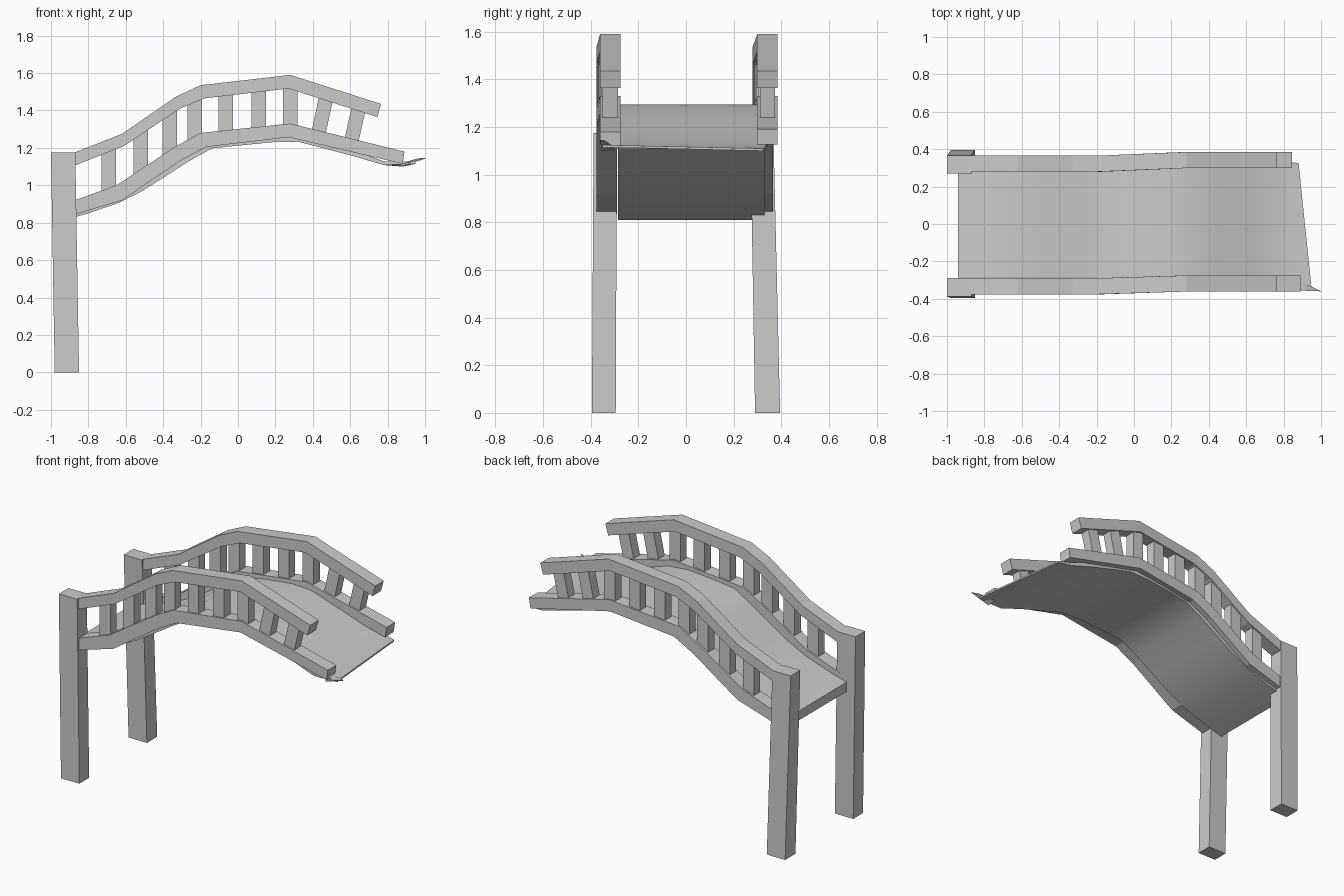
import bpy

if "Cube" in bpy.data.objects:
    bpy.data.objects.remove(bpy.data.objects["Cube"])


def loft(name, rings, smooth=False):
    """Closed solid through a list of four-point rings."""
    verts = [p for r in rings for p in r]
    n = len(rings)
    faces = [(3, 2, 1, 0), tuple(range(4 * n - 4, 4 * n))]
    for i in range(n - 1):
        for k in range(4):
            a, b = 4 * i + k, 4 * i + (k + 1) % 4
            faces.append((a, b, b + 4, a + 4))
    me = bpy.data.meshes.new(name)
    me.from_pydata(verts, [], faces)
    ob = bpy.data.objects.new(name, me)
    bpy.context.collection.objects.link(ob)
    bpy.context.view_layer.objects.active = ob
    ob.select_set(True)
    bpy.ops.object.mode_set(mode='EDIT')
    bpy.ops.mesh.select_all(action='SELECT')
    bpy.ops.mesh.normals_make_consistent(inside=False)
    bpy.ops.object.mode_set(mode='OBJECT')
    if smooth:
        bpy.ops.object.shade_smooth_by_angle(angle=0.6)
    ob.select_set(False)
    return ob


def xz_ring(y, w, top, bot):
    """Cross-section across y between a top and a bottom profile point."""
    (xt, zt), (xb, zb) = top, bot
    return [(xt, y - w, zt), (xt, y + w, zt), (xb, y + w, zb), (xb, y - w, zb)]


def flat_ring(x0, x1, y0, y1, z):
    return [(x0, y0, z), (x1, y0, z), (x1, y1, z), (x0, y1, z)]


def lerp_path(path, x):
    for (x0, v0), (x1, v1) in zip(path, path[1:]):
        if x <= x1:
            break
    return v0 + (v1 - v0) * (x - x0) / (x1 - x0)


# Railing profiles (top edge, bottom edge)
upper_top = [(-.90, 1.165), (-.62, 1.275), (-.33, 1.475), (-.20, 1.535), (.28, 1.59), (.765, 1.435)]
upper_bot = [(-.90, 1.095), (-.61, 1.21), (-.31, 1.41), (-.18, 1.465), (.27, 1.517), (.745, 1.365)]
lower_top = [(-.90, .91), (-.65, 1.0), (-.33, 1.21), (-.20, 1.28), (.28, 1.33), (.89, 1.18)]
lower_bot = [(-.90, .835), (-.62, .92), (-.31, 1.13), (-.17, 1.205), (.27, 1.257), (.88, 1.115)]
# Balusters: (bottom x, top x)
balusters = [(-.69, -.69), (-.52, -.52), (-.365, -.365), (-.232, -.232), (-.065, -.065),
             (.11, .11), (.28, .28), (.425, .475), (.60, .65)]

for side, ya, yb, cut in (("front", -.333, -.318, 0), ("back", .322, .342, .045)):
    plan = [(-1, ya), (-.2, ya), (.28, yb), (1, yb)]
    for part, top, bot in (("upper", upper_top, upper_bot), ("lower", lower_top, lower_bot)):
        rings = []
        for i, (t, b) in enumerate(zip(top, bot)):
            if part == "lower" and i == len(top) - 1:
                t, b = (t[0] - cut, t[1] + cut * .24), (b[0] - cut, b[1] + cut * .24)
            rings.append(xz_ring(lerp_path(plan, t[0]), .043, t, b))
        loft(f"{side}_{part}_rail", rings)
    for i, (xb, xt) in enumerate(balusters):
        y = lerp_path(plan, xb)
        zb, zt = lerp_path(lower_top, xb) - .04, lerp_path(upper_bot, xt) + .035
        loft(f"{side}_baluster_{i + 1}", [flat_ring(xb - .039, xb + .039, y - .032, y + .032, zb),
                                          flat_ring(xt - .039, xt + .039, y - .032, y + .032, zt)])

# Slightly leaning posts
loft("front_post", [flat_ring(-.98, -.85, -.395, -.295, 0), flat_ring(-1, -.87, -.388, -.29, 1.175)])
loft("back_post", [flat_ring(-.98, -.85, .29, .395, 0), flat_ring(-1, -.87, .27, .367, 1.175)])

# Curved deck: x, underside z, thickness, front y, back y
stations = [(-.94, .81, .06, -.285, .33), (-.80, .85, .06, -.285, .33), (-.64, .905, .06, -.285, .33),
            (-.52, .965, .06, -.285, .33), (-.40, 1.04, .06, -.285, .33), (-.26, 1.13, .06, -.285, .33),
            (-.14, 1.197, .06, -.29, .33), (.0, 1.212, .065, -.29, .34), (.18, 1.23, .065, -.30, .345),
            (.32, 1.233, .05, -.31, .345), (.45, 1.20, .04, -.32, .345), (.62, 1.155, .03, -.33, .345),
            (.78, 1.108, .02, -.345, .34)]
rings = [[(x, y0, z + h), (x, y1, z + h), (x, y1, z), (x, y0, z)] for x, z, h, y0, y1 in stations]
rings.append([(.95, -.35, 1.125), (.88, .325, 1.11), (.88, .325, 1.1), (.95, -.35, 1.115)])
loft("deck", rings, smooth=True)

# Thin upturned tip at the deck's front corner
loft("deck_tip", [[(.87, -.355, 1.11), (.87, -.30, 1.115), (.87, -.30, 1.105), (.87, -.355, 1.1)],
                  [(1.0, -.36, 1.147), (.96, -.34, 1.144), (.96, -.34, 1.138), (1.0, -.36, 1.142)]])
